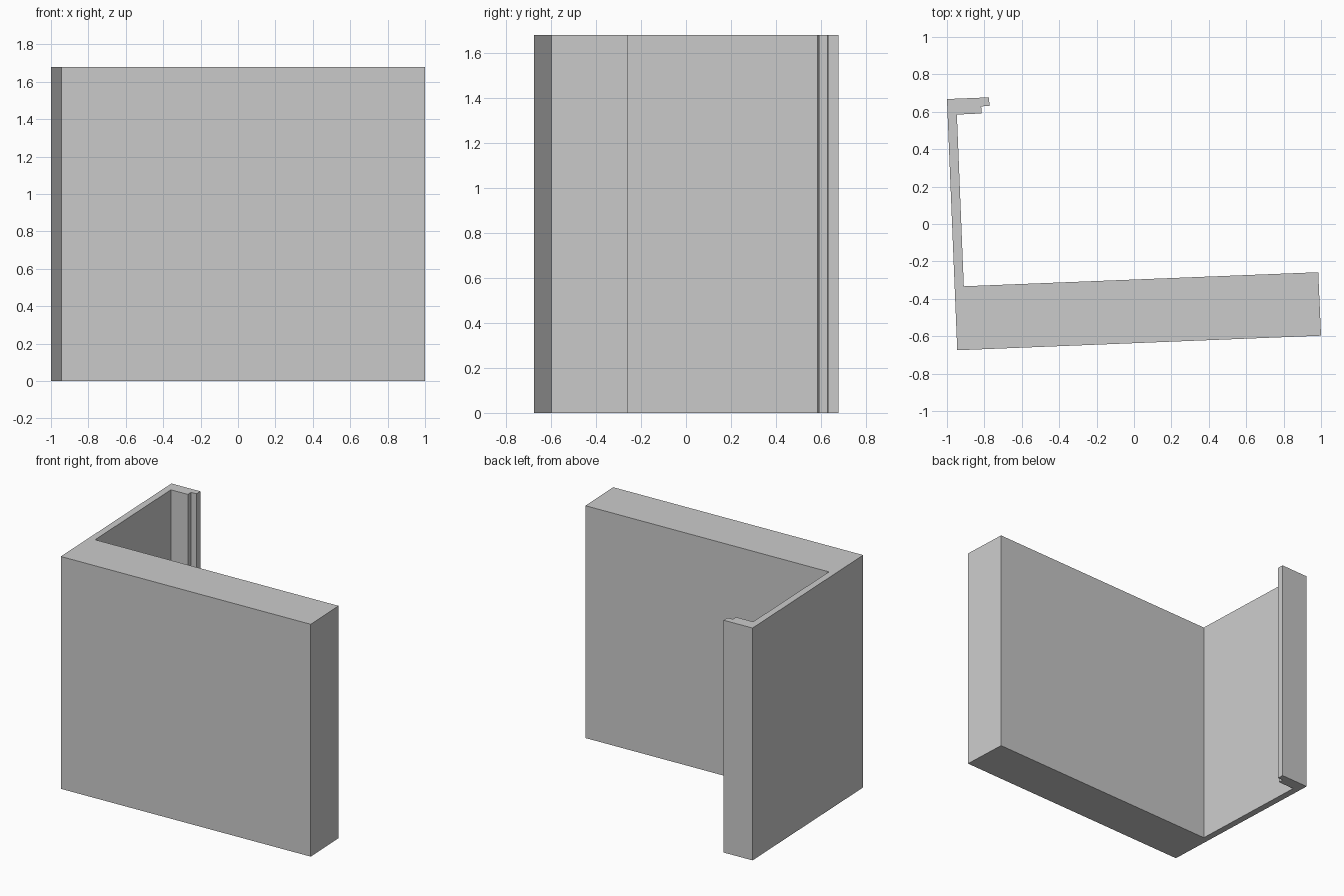
import bpy
import bmesh

HEIGHT = 1.68

cube = bpy.data.objects.get("Cube")
if cube:
    bpy.data.objects.remove(cube, do_unlink=True)

# Plain grey material
grey = bpy.data.materials.new("plain grey")
grey.use_nodes = True
colour = (0.6, 0.6, 0.6, 1)
grey.diffuse_color = colour
grey.node_tree.nodes["Principled BSDF"].inputs["Base Color"].default_value = colour

# Floor plan: thick front wall, thin side wall, stepped return lip at the back
plan = [
    (-0.945, -0.675), (1.0, -0.597), (0.985, -0.258), (-0.91, -0.333),
    (-0.947, 0.585), (-0.815, 0.591), (-0.817, 0.629), (-0.773, 0.631),
    (-0.775, 0.677), (-1.0, 0.668),
]

# Extrude the plan to full height
bm = bmesh.new()
base = bm.faces.new([bm.verts.new((x, y, 0)) for x, y in plan])
extruded = bmesh.ops.extrude_face_region(bm, geom=[base], use_keep_orig=True)
top = [v for v in extruded["geom"] if isinstance(v, bmesh.types.BMVert)]
bmesh.ops.translate(bm, verts=top, vec=(0, 0, HEIGHT))
bmesh.ops.recalc_face_normals(bm, faces=bm.faces)

mesh = bpy.data.meshes.new("corner_wall")
bm.to_mesh(mesh)
bm.free()
mesh.materials.append(grey)
wall = bpy.data.objects.new("corner_wall", mesh)
bpy.context.collection.objects.link(wall)
